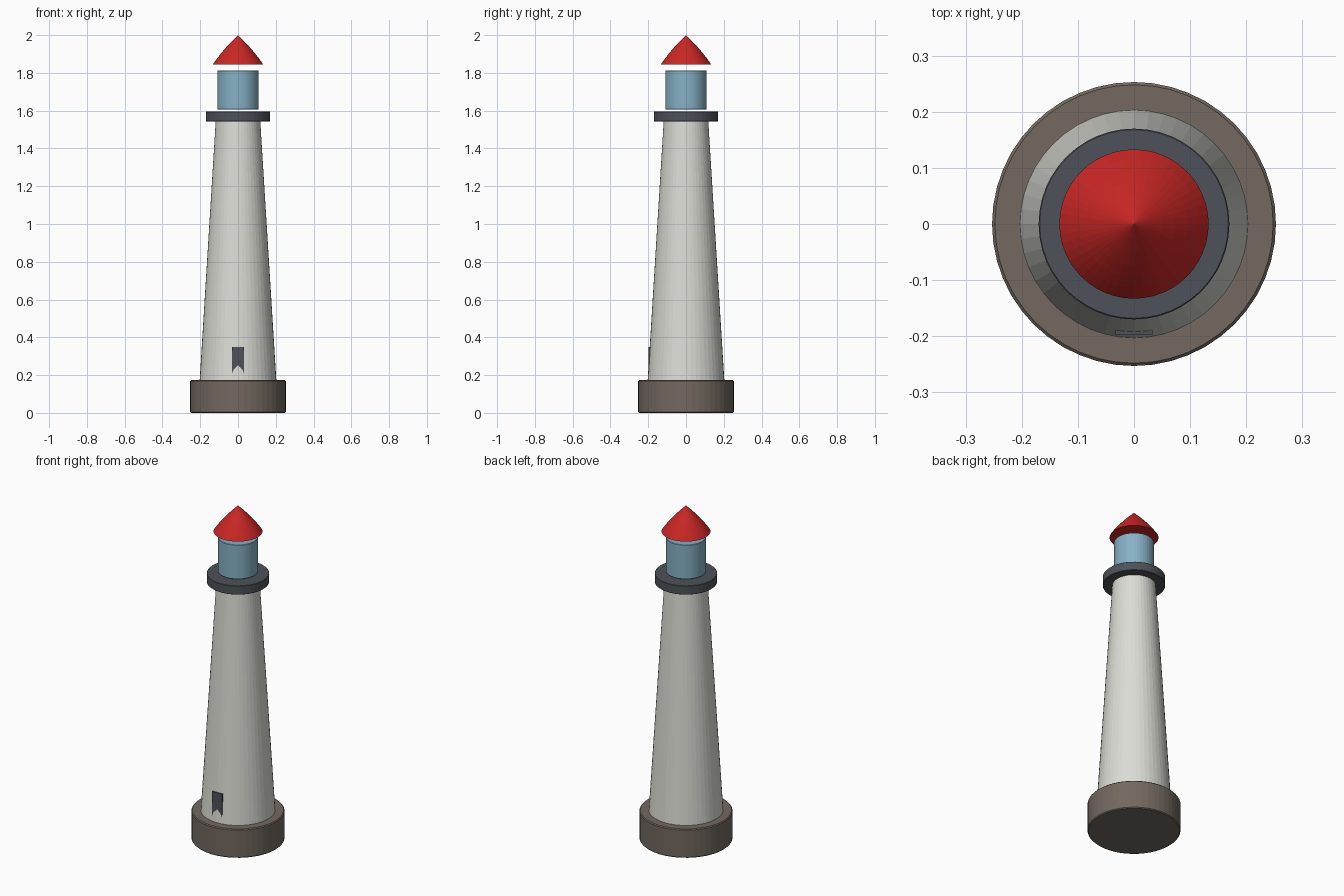
import bpy
import bmesh
from math import tau

SIDES = 48

cube = bpy.data.objects.get("Cube")
if cube:
    bpy.data.objects.remove(cube, do_unlink=True)


def material(name, rgb):
    mat = bpy.data.materials.new(name)
    mat.use_nodes = True
    mat.diffuse_color = (*rgb, 1)
    mat.node_tree.nodes["Principled BSDF"].inputs["Base Color"].default_value = (*rgb, 1)
    return mat


def add_object(name, bm, mat):
    bmesh.ops.recalc_face_normals(bm, faces=bm.faces)
    mesh = bpy.data.meshes.new(name)
    bm.to_mesh(mesh)
    bm.free()
    mesh.materials.append(mat)
    obj = bpy.data.objects.new(name, mesh)
    bpy.context.collection.objects.link(obj)
    return obj


def lathe(name, profile, mat):
    """Spin (radius, height) points around z and cap any open ends."""
    bm = bmesh.new()
    verts = [bm.verts.new((r, 0, z)) for r, z in profile]
    edges = [bm.edges.new(pair) for pair in zip(verts, verts[1:])]
    bmesh.ops.spin(bm, geom=verts + edges, cent=(0, 0, 0), axis=(0, 0, 1),
                   angle=tau, steps=SIDES)
    bmesh.ops.remove_doubles(bm, verts=bm.verts, dist=0.0001)
    bmesh.ops.holes_fill(bm, edges=[e for e in bm.edges if e.is_boundary], sides=0)
    return add_object(name, bm, mat)


def drum(name, radius, bottom, top, bevel, mat):
    """Upright cylinder with small chamfers on both rims."""
    inner = radius - bevel
    return lathe(name, [(inner, bottom), (radius, bottom + bevel),
                        (radius, top - bevel), (inner, top)], mat)


stone = material("stone", (0.17, 0.14, 0.115))
plaster = material("plaster", (0.72, 0.72, 0.67))
iron = material("dark_iron", (0.075, 0.085, 0.1))
glass = material("blue_glass", (0.24, 0.44, 0.56))
red = material("red_roof", (0.58, 0.02, 0.018))

# Foundation and tapering tower
drum("foundation", 0.253, 0, 0.173, 0.005, stone)
lathe("tower", [(0.213, 0.01), (0.118, 1.544)], plaster)

# Gallery and lantern room
drum("gallery", 0.17, 1.543, 1.596, 0.002, iron)
drum("lantern_room", 0.109, 1.607, 1.813, 0.002, glass)

# Slightly bulging conical roof
roof_radius, eaves, peak, bulge = 0.133, 1.845, 2.0, 0.03
rings = 6
roof = []
for i in range(rings + 1):
    t = i / rings
    z = eaves + (peak - eaves) * t
    roof.append((roof_radius * (1 - t) + bulge * t * (1 - t), z))
lathe("roof", roof, red)

# Door panel set into the tower wall
bm = bmesh.new()
bmesh.ops.create_cube(bm, size=1)
bmesh.ops.scale(bm, vec=(0.066, 0.02, 0.17), verts=bm.verts)
bmesh.ops.translate(bm, vec=(0, -0.188, 0.265), verts=bm.verts)
add_object("door", bm, iron)
